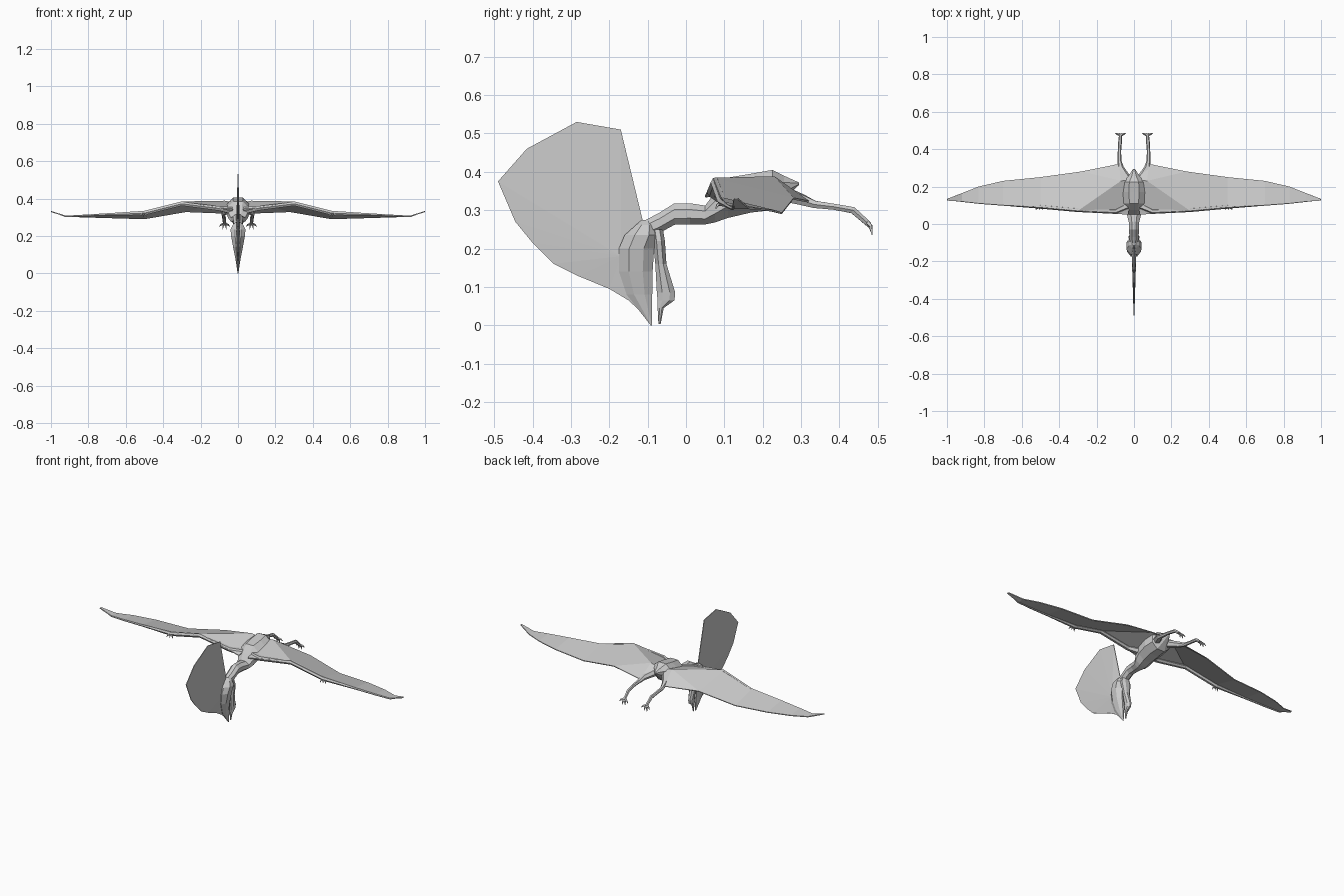
import bpy, bmesh, math
from mathutils import Vector

if "Cube" in bpy.data.objects:
    bpy.data.objects.remove(bpy.data.objects["Cube"], do_unlink=True)

grey = bpy.data.materials.new("plain_grey")
grey.use_nodes = True
grey.diffuse_color = (0.6, 0.6, 0.6, 1)
grey.node_tree.nodes["Principled BSDF"].inputs["Base Color"].default_value = (0.6, 0.6, 0.6, 1)


def make(name, verts, faces, mirror=False, thickness=0):
    """Flat-shaded mesh object, optionally thickened and mirrored."""
    mesh = bpy.data.meshes.new(name)
    mesh.from_pydata([tuple(v) for v in verts], [], faces)
    bm = bmesh.new()
    bm.from_mesh(mesh)
    bmesh.ops.recalc_face_normals(bm, faces=bm.faces)
    bm.to_mesh(mesh)
    bm.free()
    mesh.materials.append(grey)
    ob = bpy.data.objects.new(name, mesh)
    bpy.context.collection.objects.link(ob)
    if thickness:
        mod = ob.modifiers.new("thickness", "SOLIDIFY")
        mod.thickness = thickness
        mod.offset = 0
    if mirror:
        mod = ob.modifiers.new("mirror", "MIRROR")
        mod.use_mirror_merge = False
    return ob


def loft(name, rings, **kw):
    """Skin a list of equal rings and cap both ends."""
    n = len(rings[0])
    verts = [p for ring in rings for p in ring]
    faces = [(r * n + i, r * n + (i + 1) % n, (r + 1) * n + (i + 1) % n, (r + 1) * n + i)
             for r in range(len(rings) - 1) for i in range(n)]
    faces += [tuple(range(n)), tuple(range(len(verts) - n, len(verts)))]
    return make(name, verts, faces, **kw)


def octagon(c, u, v):
    """Eight-sided ring with flat top and bottom."""
    out = []
    for i in range(8):
        a = math.pi * (i + 0.5) / 4
        k = 1 / math.cos(math.pi / 8)
        out.append(Vector(c) + Vector(u) * math.cos(a) * k + Vector(v) * math.sin(a) * k)
    return out


def tube(name, path, sides=6, **kw):
    """Limb through (x, y, z, radius) points."""
    pts = [Vector(p[:3]) for p in path]
    rings = []
    for i, p in enumerate(pts):
        d = (pts[min(i + 1, len(pts) - 1)] - pts[max(i - 1, 0)]).normalized()
        side = d.cross(Vector((0, 0, 1))).normalized()
        up = side.cross(d)
        rings.append([p + (side * math.cos(t) + up * math.sin(t)) * path[i][3]
                      for t in (math.tau * k / sides for k in range(sides))])
    return loft(name, rings, **kw)


# Neck and body: y, top, bottom, half width
trunk = [(-.11, .272, .225, .02), (-.07, .293, .24, .025), (-.03, .318, .262, .026),
         (.01, .318, .263, .028), (.05, .312, .263, .038), (.075, .345, .268, .05),
         (.11, .385, .28, .058), (.17, .395, .294, .066), (.225, .405, .3, .06),
         (.255, .39, .33, .03), (.295, .372, .366, .005)]
loft("neck_and_body", [octagon((0, y, (t + b) / 2), (w, 0, 0), (0, 0, (t - b) / 2))
                       for y, t, b, w in trunk])


# Head and jaw hang downward: z, front y, back y, half width
def hanging(name, sections):
    loft(name, [octagon((0, (f + b) / 2, z), (w, 0, 0), (0, (b - f) / 2, 0))
                for z, f, b, w in sections])


hanging("head_and_upper_beak", [
    (0, -.092, -.088, .002), (.08, -.155, -.088, .014), (.14, -.175, -.087, .026),
    (.2, -.175, -.083, .037), (.235, -.16, -.07, .04), (.262, -.13, -.08, .026),
    (.275, -.115, -.095, .01)])
hanging("lower_jaw", [
    (.004, -.072, -.066, .002), (.045, -.074, -.058, .008), (.065, -.074, -.03, .011),
    (.085, -.076, -.028, .013), (.16, -.08, -.051, .02), (.22, -.086, -.055, .03),
    (.25, -.09, -.06, .024)])

# Tall crest: thin rim with a slightly thicker core by the skull
outline = [(-.09, .01), (-.112, .27), (-.17, .51), (-.285, .53), (-.415, .46), (-.49, .375),
           (-.445, .27), (-.4, .215), (-.345, .16), (-.28, .128), (-.2, .095), (-.15, .065)]
n = len(outline)
verts = [(s * .002, y, z) for s in (-1, 1) for y, z in outline]
verts += [(-.012, -.17, .18), (.012, -.17, .18)]
faces = []
for i in range(n):
    j = (i + 1) % n
    faces += [(i, j, 2 * n), (n + j, n + i, 2 * n + 1), (i, n + i, n + j, j)]
make("crest", verts, faces)

# Wing membrane: inner panels around the shoulder fold, then span strips
inner = [(.03, .05, .335), (.07, .23, .386), (.08, .32, .322), (.015, .235, .375)]
lead = [(.3, .07, .382), (.5, .09, .332), (.7, .1, .319), (.83, .11, .311),
        (.92, .12, .306), (1, .125, .33)]
trail = [(.28, .28, .33), (.5, .25, .292), (.7, .23, .298), (.83, .2, .302),
         (.92, .165, .305), (.997, .135, .33)]
m = len(lead)
faces = [(0, 4, 1), (1, 4, 4 + m), (1, 4 + m, 2), (1, 2, 3), (0, 1, 3)]
faces += [(4 + i, 5 + i, 5 + m + i, 4 + m + i) for i in range(m - 1)]
make("wing_membrane", inner + lead + trail, faces, mirror=True, thickness=.005)

# Arm bones along the leading edge
tube("arm", [(.03, .1, .335, .022), (.1, .068, .347, .014), (.3, .076, .372, .012),
             (.5, .094, .322, .012), (.7, .104, .314, .006), (.83, .113, .308, .005),
             (.92, .122, .304, .004), (.995, .128, .329, .001)], mirror=True)
for dx in (-.015, 0, .015):
    tube("wing_claw", [(.505, .093, .32, .006), (.505 + dx, .082, .313, .004),
                       (.507 + dx * 1.3, .077, .303, .001)], sides=4, mirror=True)

# Trailing legs with spread toes
tube("leg", [(.03, .23, .35, .024), (.07, .3, .328, .016), (.077, .335, .315, .011),
             (.078, .385, .309, .009), (.075, .435, .3, .01), (.072, .478, .262, .008)],
     mirror=True)
for dx, dz in ((-.028, -.006), (-.01, -.022), (.01, -.022), (.028, -.006)):
    tube("toe", [(.072, .473, .268, .007), (.072 + dx * .7, .482, .262 + dz * .4, .005),
                 (.072 + dx, .485, .257 + dz, .001)], sides=4, mirror=True)
